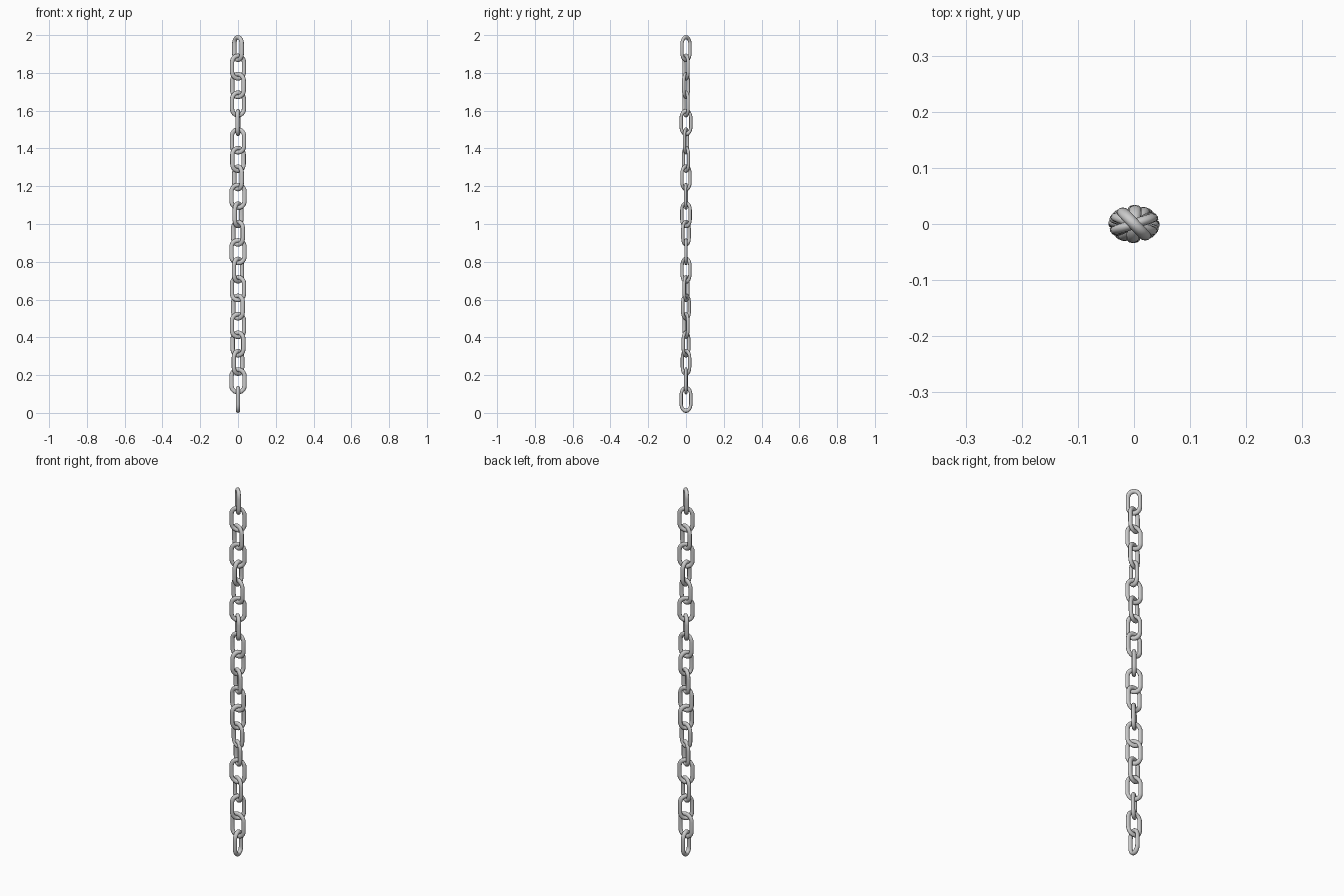
import bpy
from math import sin, cos, pi, radians
from mathutils import Vector

if "Cube" in bpy.data.objects:
    bpy.data.objects.remove(bpy.data.objects["Cube"])

# chain proportions
COUNT, LENGTH = 20, 0.143
WIRE = 0.0114            # wire radius
BEND = 0.0345            # radius of the rounded link ends
STRAIGHT = LENGTH / 2 - WIRE - BEND
PITCH = (2.0 - LENGTH) / (COUNT - 1)
FLATTEN = 0.74           # whole chain is slightly flattened front to back
ARC, SIDES = 12, 12

# swing of each link around the vertical, from top to bottom
ANGLES = [-55, 25, -28, 25, 86, -20, 30, -55, -5, 60,
          -42, 0, 53, -22, -43, 22, -35, 50, -3, 90]


def link_mesh():
    # stadium path with its outward direction
    path = []
    for end in (1, -1):
        for i in range(ARC + 1):
            a = pi * i / ARC + (0 if end == 1 else pi)
            out = Vector((cos(a), 0, sin(a)))
            path.append((out * BEND + Vector((0, 0, end * STRAIGHT)), out))
    verts, faces = [], []
    n = len(path)
    for i, (p, out) in enumerate(path):
        for j in range(SIDES):
            t = 2 * pi * j / SIDES
            verts.append(p + out * (WIRE * cos(t)) + Vector((0, WIRE * sin(t), 0)))
            k, m = (i + 1) % n, (j + 1) % SIDES
            faces.append((i * SIDES + j, i * SIDES + m, k * SIDES + m, k * SIDES + j))
    mesh = bpy.data.meshes.new("chain_link")
    mesh.from_pydata(verts, [], faces)
    return mesh


# hanging row of interlocked links
for i, deg in enumerate(ANGLES):
    mesh = link_mesh()
    a = radians(deg)
    z = 2.0 - LENGTH / 2 - i * PITCH
    for v in mesh.vertices:
        x, y, h = v.co
        v.co = (x * cos(a) - y * sin(a), (x * sin(a) + y * cos(a)) * FLATTEN, h)
    mesh.shade_smooth()
    mesh.update()
    link = bpy.data.objects.new(f"chain_link_{i + 1:02d}", mesh)
    link.location.z = z
    bpy.context.collection.objects.link(link)
